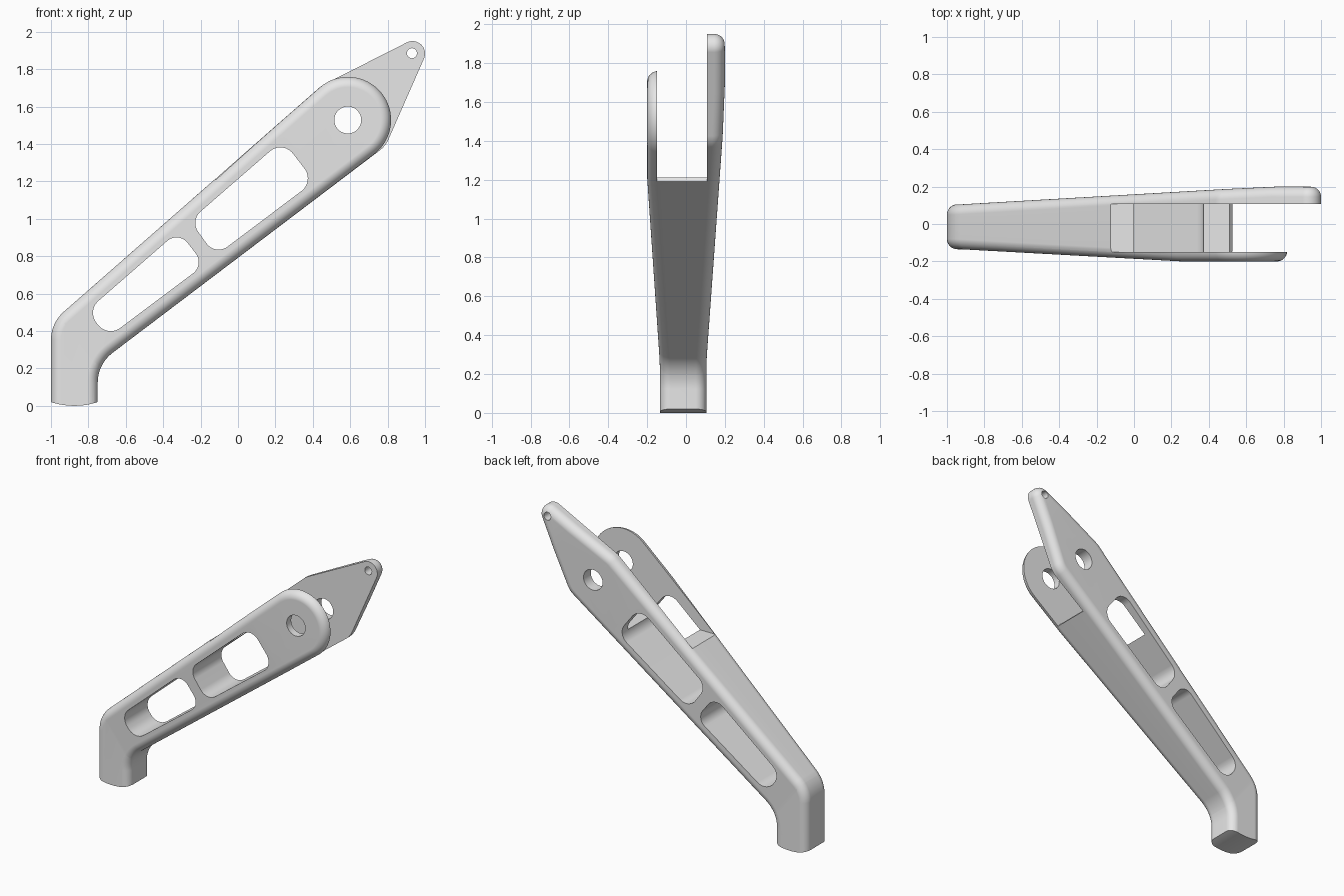
import bpy, bmesh, math
from mathutils import Vector

cube = bpy.data.objects.get("Cube")
if cube:
    bpy.data.objects.remove(cube, do_unlink=True)

grey = bpy.data.materials.new("plain_grey")
grey.use_nodes = True
COLOUR = (0.8, 0.8, 0.8, 1.0)
grey.diffuse_color = COLOUR
grey.node_tree.nodes["Principled BSDF"].inputs["Base Color"].default_value = COLOUR

ROUND = 0.055                 # radius of the rounded outer rim
ARM = Vector((0.78, 0.625))   # direction of the arm in x, z


def arc(cx, cz, r, a0, a1, n):
    """Points on an arc, as plain corners."""
    angles = [math.radians(a0 + (a1 - a0) * i / n) for i in range(n + 1)]
    return [(cx + r * math.cos(a), cz + r * math.sin(a), 0) for a in angles]


def fillet(corners, n=10):
    """Closed x, z outline from (x, z, radius) corners, counter-clockwise."""
    out = []
    for i, (x, z, r) in enumerate(corners):
        p = Vector((x, z))
        if r == 0:
            out.append(p)
            continue
        a = (Vector(corners[i - 1][:2]) - p).normalized()
        b = (Vector(corners[(i + 1) % len(corners)][:2]) - p).normalized()
        half = a.angle(b) / 2
        centre = p + (a + b).normalized() * r / math.sin(half)
        s = p + a * r / math.tan(half) - centre
        e = p + b * r / math.tan(half) - centre
        sweep = s.angle_signed(e)
        a0 = math.atan2(s.y, s.x)
        for k in range(n + 1):
            t = a0 - sweep * k / n
            out.append(centre + r * Vector((math.cos(t), math.sin(t))))
    area = sum(out[i - 1].cross(out[i]) for i in range(len(out)))
    return out if area > 0 else out[::-1]


def inset(pts, d):
    """Move a counter-clockwise outline inwards by d."""
    res = []
    for i, p in enumerate(pts):
        a = (p - pts[i - 1]).normalized()
        b = (pts[(i + 1) % len(pts)] - p).normalized()
        na, nb = Vector((-a.y, a.x)), Vector((-b.y, b.x))
        res.append(p + (na + nb) * d / (1 + na.dot(nb)))
    return res


def loft(bm, rings):
    """Closed solid through rings of (outline, y)."""
    loops = [[bm.verts.new((p.x, y, p.y)) for p in pts] for pts, y in rings]
    n = len(loops[0])
    for a, b in zip(loops, loops[1:]):
        for i in range(n):
            j = (i + 1) % n
            bm.faces.new((a[i], a[j], b[j], b[i]))
    bm.faces.new(loops[0])
    bm.faces.new(loops[-1][::-1])
    bmesh.ops.recalc_face_normals(bm, faces=bm.faces[:])


def make_object(name, bm):
    mesh = bpy.data.meshes.new(name)
    bm.to_mesh(mesh)
    bm.free()
    mesh.materials.append(grey)
    ob = bpy.data.objects.new(name, mesh)
    bpy.context.collection.objects.link(ob)
    return ob


def cutter(name, outline, y0=-0.5, y1=0.5):
    bm = bmesh.new()
    loft(bm, [(outline, y0), (outline, y1)])
    ob = make_object(name, bm)
    ob.hide_render = True
    return ob


def half_arm(name, outline, side, y_start, u_end):
    """Half of the arm: rounded outer rim, widening along the arm to 0.2."""
    bm = bmesh.new()
    rings, steps = [], 7
    for k in range(steps + 1):
        a = math.pi / 2 * k / steps
        depth = ROUND * (1 - math.cos(a))
        rings.append((inset(outline, ROUND * (1 - math.sin(a))), side * (1 - depth)))
    rings.append((outline, 0))
    loft(bm, rings)
    # crease lines where the taper starts and ends
    normal = Vector((ARM.x, 0, ARM.y))
    for u in (-0.45, 1.12, 1.73):
        bmesh.ops.bisect_plane(bm, geom=bm.verts[:] + bm.edges[:] + bm.faces[:],
                               plane_co=normal * u / normal.length_squared, plane_no=normal)
    for v in bm.verts:
        if abs(v.co.y) > 0.5:
            t = (ARM.dot(v.co.xz) + 0.45) / (u_end + 0.45)
            width = y_start + (0.2 - y_start) * min(max(t, 0), 1)
            v.co.y = side * (width - (1 - abs(v.co.y)))
    return make_object(name, bm)


# Outlines: shared bent leg, then a round end in front and a pointed end behind
leg = [(-1, 0.443, 0.2), (-1, -0.1, 0), (-0.75, -0.1, 0), (-0.75, 0.223, 0.2)]
front_end = arc(0.588, 1.528, 0.231, -52.8, 131.2, 32)
back_end = ([(0.789, 1.389, 0.15)] + arc(0.933, 1.883, 0.067, -23.7, 118, 20)
            + [(0.447, 1.7117, 0.15)])
front = half_arm("front_half", fillet(leg + front_end), -1, 0.135, 1.12)
back = half_arm("back_half", fillet(leg + back_end), 1, 0.105, 1.73)

# Cutters: fork slot, two windows, two pin holes, curved foot
upper_window = [(-0.256, 0.99, 0.08), (-0.121, 0.802, 0.08),
                (0.408, 1.2, 0.085), (0.239, 1.42, 0.085)]
lower_window = [(-0.808, 0.507, 0.085), (-0.695, 0.367, 0.085),
                (-0.179, 0.754, 0.075), (-0.318, 0.934, 0.075)]
slot = [(-0.6, 1.21, 0), (0.51, 1.21, 0), (0.53, 1.185, 0),
        (1.3, 1.185, 0), (1.3, 2.3, 0), (-0.6, 2.3, 0)]
foot = arc(-0.875, 0.4, 0.4, 240, 300, 32) + [(-0.6, -0.3, 0), (-1.15, -0.3, 0)]
cutters = [
    cutter("slot_cutter", fillet(slot), -0.15, 0.107),
    cutter("upper_window_cutter", fillet(upper_window)),
    cutter("lower_window_cutter", fillet(lower_window)),
    cutter("pin_hole_cutter", fillet(arc(0.587, 1.528, 0.072, 0, 350, 35))),
    cutter("tip_hole_cutter", fillet(arc(0.93, 1.885, 0.027, 0, 345, 23))),
    cutter("foot_cutter", fillet(foot)),
]
for ob in (front, back):
    for c in cutters:
        mod = ob.modifiers.new(c.name, 'BOOLEAN')
        mod.operation, mod.solver, mod.object = 'DIFFERENCE', 'EXACT', c

# Join both halves, dropping the faces where they meet
deps = bpy.context.evaluated_depsgraph_get()
bm = bmesh.new()
for ob in (front, back):
    cut_mesh = bpy.data.meshes.new_from_object(ob.evaluated_get(deps))
    bm.from_mesh(cut_mesh)
    bpy.data.meshes.remove(cut_mesh)
seam = [f for f in bm.faces if all(abs(v.co.y) < 1e-4 for v in f.verts)]
bmesh.ops.delete(bm, geom=seam, context='FACES')
bmesh.ops.remove_doubles(bm, verts=bm.verts[:], dist=2e-4)
bmesh.ops.recalc_face_normals(bm, faces=bm.faces[:])
for f in bm.faces:
    f.material_index = 0
arm = make_object("forked_arm", bm)
for ob in cutters + [front, back]:
    bpy.data.objects.remove(ob, do_unlink=True)

# Smooth rims, sharp cut edges
bpy.ops.object.select_all(action='DESELECT')
arm.select_set(True)
bpy.context.view_layer.objects.active = arm
bpy.ops.object.shade_smooth_by_angle(angle=math.radians(30))
weighted = arm.modifiers.new("weighted_normals", 'WEIGHTED_NORMAL')
weighted.keep_sharp = True
